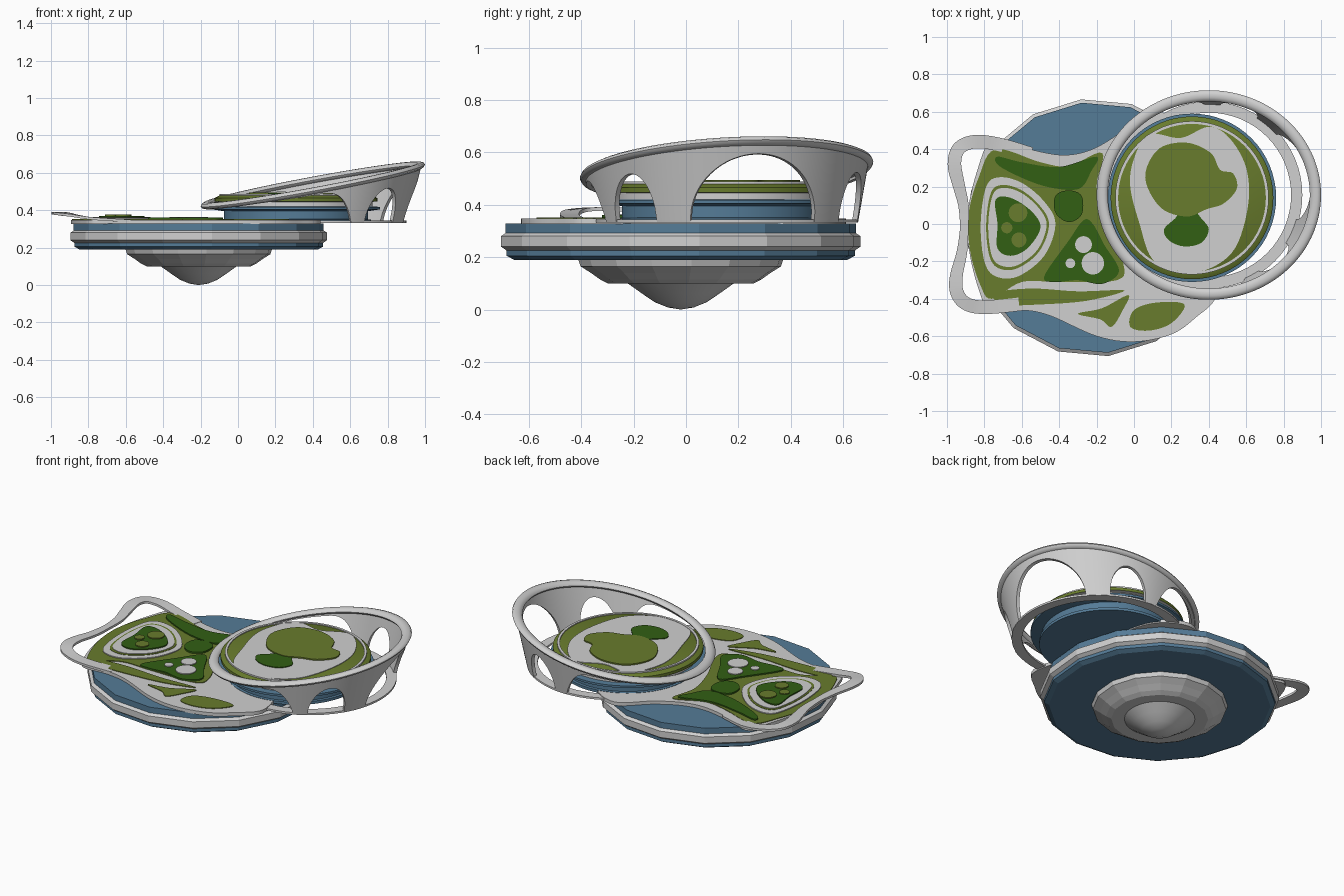
import bpy, bmesh, math
from mathutils import Vector

if "Cube" in bpy.data.objects:
    bpy.data.objects.remove(bpy.data.objects["Cube"])


def material(name, rgb):
    m = bpy.data.materials.new(name)
    m.diffuse_color = (*rgb, 1)
    m.use_nodes = True
    m.node_tree.nodes["Principled BSDF"].inputs["Base Color"].default_value = m.diffuse_color
    return m


GREY = material("pale_grey", (0.63, 0.63, 0.63))
BLUE = material("steel_blue", (0.09, 0.2, 0.31))
OLIVE = material("olive_green", (0.14, 0.2, 0.026))
DARK = material("dark_green", (0.032, 0.115, 0.007))


def finish(name, bm, mats, smooth=None):
    bmesh.ops.recalc_face_normals(bm, faces=bm.faces)
    me = bpy.data.meshes.new(name)
    bm.to_mesh(me)
    bm.free()
    ob = bpy.data.objects.new(name, me)
    bpy.context.collection.objects.link(ob)
    for m in mats:
        me.materials.append(m)
    if smooth:
        bpy.ops.object.select_all(action='DESELECT')
        ob.select_set(True)
        bpy.context.view_layer.objects.active = ob
        bpy.ops.object.shade_smooth_by_angle(angle=math.radians(smooth))
    return ob


def lathe(name, profile, center, sides, mats, idx=None, start=0, smooth=None):
    """Revolve (radius, z) points; idx gives the material of each segment."""
    bm = bmesh.new()
    rows = []
    for r, z in profile:
        n = 1 if r == 0 else sides
        rows.append([bm.verts.new((center[0] + r * math.cos(start + k * math.tau / sides),
                                   center[1] + r * math.sin(start + k * math.tau / sides), z))
                     for k in range(n)])
    for i, (a, b) in enumerate(zip(rows, rows[1:])):
        for k in range(sides):
            q = [a[k % len(a)], a[(k + 1) % len(a)], b[(k + 1) % len(b)], b[k % len(b)]]
            f = bm.faces.new(list(dict.fromkeys(q)))
            f.material_index = idx[i] if idx else 0
    return finish(name, bm, mats, smooth)


def spline(pts, closed=True, n=6):
    """Catmull-Rom curve through the points."""
    pts = [Vector(p) for p in pts]
    c, out = len(pts), []
    at = (lambda i: pts[i % c]) if closed else (lambda i: pts[max(0, min(c - 1, i))])
    for i in range(c if closed else c - 1):
        a, b, d, e = at(i - 1), at(i), at(i + 1), at(i + 2)
        for k in range(n):
            t = k / n
            out.append(0.5 * (2 * b + (d - a) * t + (2 * a - 5 * b + 4 * d - e) * t * t
                              + (3 * b - a - 3 * d + e) * t ** 3))
    return out if closed else out + [pts[-1]]


def plate(name, pts, z0, z1, mat):
    """Slab with a smooth free-form outline."""
    bm = bmesh.new()
    face = bm.faces.new([bm.verts.new((p.x, p.y, z0)) for p in spline(pts)])
    top = bmesh.ops.extrude_face_region(bm, geom=[face])["geom"]
    bmesh.ops.translate(bm, vec=(0, 0, z1 - z0),
                        verts=[g for g in top if isinstance(g, bmesh.types.BMVert)])
    return finish(name, bm, [mat], 40)


def oval(cx, cy, rx, ry=None):
    ry = ry or rx
    return [(cx + rx * math.cos(k * math.tau / 10), cy + ry * math.sin(k * math.tau / 10))
            for k in range(10)]


def tube(name, rings, mat, closed=True, smooth=50):
    """Skin a row of equal cross-sections."""
    bm = bmesh.new()
    vs = [[bm.verts.new(p) for p in ring] for ring in rings]
    n = len(vs[0])
    for i in range(len(vs) if closed else len(vs) - 1):
        a, b = vs[i], vs[(i + 1) % len(vs)]
        for k in range(n):
            bm.faces.new((a[k], a[(k + 1) % n], b[(k + 1) % n], b[k]))
    if not closed:
        bm.faces.new(vs[0])
        bm.faces.new(vs[-1])
    return finish(name, bm, [mat], smooth)


# Faceted saucer hull and stepped belly
C = (-0.21, -0.02)
START = math.radians(6)
lathe("hull", [(0, 0.19), (0.64, 0.19), (0.668, 0.205), (0.668, 0.225), (0.69, 0.24),
               (0.69, 0.28), (0.672, 0.292), (0.672, 0.328), (0, 0.328)],
      C, 16, [BLUE, GREY], [0, 0, 0, 1, 1, 1, 0, 0], START)
lathe("belly_step", [(0, 0.1), (0.28, 0.1), (0.31, 0.115), (0.345, 0.14), (0.385, 0.165),
                     (0.395, 0.195)], C, 16, [GREY], None, START)
lathe("belly_dome", [(0, 0), (0.05, 0.008), (0.1, 0.028), (0.15, 0.062), (0.205, 0.101)],
      C, 32, [GREY], None, START, 40)

# Free-form garden deck with planted areas
plate("deck", [(-0.76, 0.45), (-0.6, 0.41), (-0.4, 0.37), (-0.25, 0.39), (-0.1, 0.47), (0.08, 0.61),
               (0.28, 0.5), (0.36, 0.2), (0.4, -0.15), (0.44, -0.38), (0.33, -0.5), (0.2, -0.59),
               (0, -0.63), (-0.2, -0.6), (-0.45, -0.49), (-0.6, -0.46), (-0.77, -0.46), (-0.83, -0.35),
               (-0.88, -0.15), (-0.89, 0.05), (-0.84, 0.28)], 0.326, 0.348, GREY)
plate("main_lawn", [(-0.74, 0.4), (-0.5, 0.33), (-0.35, 0.31), (-0.17, 0.38), (-0.2, 0.2), (-0.15, 0),
                    (-0.06, -0.2), (-0.09, -0.3), (-0.4, -0.31), (-0.6, -0.31), (-0.76, -0.4),
                    (-0.82, -0.33), (-0.875, -0.15), (-0.885, 0.05), (-0.83, 0.25)], 0.345, 0.352, OLIVE)
plate("lower_lawn", [(-0.75, -0.37), (-0.55, -0.345), (-0.3, -0.36), (-0.05, -0.355), (-0.25, -0.41),
                     (-0.5, -0.43), (-0.7, -0.43)], 0.345, 0.352, OLIVE)
plate("wedge_lawn", [(-0.3, -0.48), (-0.17, -0.45), (-0.03, -0.38), (-0.06, -0.46), (-0.12, -0.55),
                     (-0.18, -0.51)], 0.345, 0.352, OLIVE)
plate("oval_lawn", [(-0.02, -0.55), (0.0, -0.46), (0.12, -0.42), (0.27, -0.43), (0.2, -0.53),
                    (0.08, -0.57)], 0.345, 0.352, OLIVE)
plate("upper_grove", [(-0.73, 0.36), (-0.6, 0.33), (-0.4, 0.305), (-0.2, 0.36), (-0.23, 0.28),
                      (-0.29, 0.19), (-0.42, 0.19), (-0.56, 0.23), (-0.72, 0.31)], 0.35, 0.36, DARK)
plate("round_grove", [(-0.42, 0.15), (-0.35, 0.18), (-0.28, 0.15), (-0.28, 0.05), (-0.35, 0.01),
                      (-0.42, 0.06)], 0.35, 0.362, DARK)
plate("lower_grove", [(-0.27, 0.02), (-0.35, -0.09), (-0.48, -0.28), (-0.42, -0.31), (-0.3, -0.3),
                      (-0.17, -0.32), (-0.08, -0.25), (-0.16, -0.11), (-0.22, 0)], 0.35, 0.36, DARK)
for i, (x, y, r) in enumerate([(-0.27, -0.11, 0.045), (-0.22, -0.21, 0.06), (-0.34, -0.21, 0.026)]):
    plate(f"pavilion_{i}", oval(x, y, r), 0.35, 0.365, GREY)

# Terraced island on the left
ISLAND = [(-0.79, 0.2), (-0.72, 0.25), (-0.6, 0.22), (-0.48, 0.12), (-0.42, 0), (-0.48, -0.17),
          (-0.62, -0.28), (-0.74, -0.28), (-0.8, -0.2), (-0.82, 0)]


def scaled(s, c=(-0.635, -0.01)):
    return [(c[0] + s * (x - c[0]), c[1] + s * (y - c[1])) for x, y in ISLAND]


plate("island", ISLAND, 0.35, 0.358, GREY)
plate("island_hedge", scaled(0.84), 0.35, 0.36, OLIVE)
plate("island_terrace", scaled(0.78), 0.35, 0.363, GREY)
plate("island_grove", [(-0.74, 0.13), (-0.66, 0.14), (-0.55, 0.07), (-0.5, -0.02), (-0.57, -0.13),
                       (-0.66, -0.17), (-0.73, -0.13), (-0.73, 0)], 0.35, 0.37, DARK)
for i, (x, y, r) in enumerate([(-0.62, 0.06, 0.05), (-0.68, -0.02, 0.03), (-0.615, -0.085, 0.04)]):
    plate(f"island_bush_{i}", oval(x, y, r), 0.36, 0.376, OLIVE)

# Rising walkway loop overhanging the left end
path = spline([(x, y, 0.343 + 0.045 * max(0, (-x - 0.7) / 0.28)) for x, y in
               [(-0.55, 0.375), (-0.72, 0.425), (-0.85, 0.44), (-0.935, 0.405), (-0.96, 0.32),
                (-0.935, 0.2), (-0.912, 0.1), (-0.908, -0.02), (-0.92, -0.15), (-0.95, -0.28),
                (-0.945, -0.37), (-0.89, -0.43), (-0.78, -0.445), (-0.58, -0.425)]], False)
rings = []
for i, p in enumerate(path):
    t = path[min(i + 1, len(path) - 1)] - path[max(i - 1, 0)]
    w = 0.022 + 0.014 * min(1, abs(p.y + 0.02) / 0.3)
    s = Vector((-t.y, t.x, 0)).normalized() * w
    u = Vector((0, 0, 0.007))
    rings.append([p + s + u, p - s + u, p - s - u, p + s - u])
tube("walkway_loop", rings, GREY, False, 30)

# Upper garden drum
D = (0.31, 0.14)
lathe("upper_drum", [(0, 0.333), (0.4, 0.333), (0.4, 0.35), (0.385, 0.352), (0.385, 0.395), (0.45, 0.405),
                     (0.45, 0.418), (0.41, 0.42), (0.41, 0.445), (0.435, 0.447), (0.435, 0.465),
                     (0.405, 0.482), (0, 0.482)],
      D, 64, [BLUE, OLIVE, GREY], [0, 0, 0, 0, 0, 0, 0, 2, 2, 1, 1, 1], 0, 35)
lathe("drum_rim_stripe", [(0.395, 0.48), (0.395, 0.488), (0.41, 0.488), (0.41, 0.476)], D, 64, [GREY])
plate("drum_plaza", [(0.0, 0.35), (0.08, 0.48), (0.25, 0.46), (0.4, 0.52), (0.51, 0.46), (0.6, 0.3),
                     (0.61, 0.1), (0.54, -0.13), (0.4, -0.24), (0.25, -0.25), (0.1, -0.19),
                     (0.03, 0), (-0.02, 0.2)], 0.48, 0.486, GREY)
plate("drum_lawn", [(0.06, 0.25), (0.13, 0.4), (0.28, 0.435), (0.41, 0.38), (0.46, 0.29), (0.53, 0.27),
                    (0.55, 0.19), (0.48, 0.11), (0.39, 0.08), (0.28, 0.04), (0.14, 0.09)],
      0.48, 0.494, OLIVE)
plate("drum_grove", [(0.16, -0.03), (0.22, 0.03), (0.25, 0.07), (0.32, 0.07), (0.36, 0.03), (0.4, -0.03),
                     (0.36, -0.1), (0.27, -0.12), (0.19, -0.09)], 0.48, 0.491, DARK)

# Tilted canopy ring
R = (0.4, 0.155)


def rim(a, dr=0, dz=0):
    x, y = (0.57 + dr) * math.cos(a), (0.53 + dr) * math.sin(a)
    return Vector((R[0] + x, R[1] + y, 0.533 + 0.185 * x + 0.055 * y + dz))


tube("canopy_ring", [[rim(math.radians(3 * k), 0.03 * math.cos(j * math.tau / 10),
                          0.018 * math.sin(j * math.tau / 10)) for j in range(10)]
                     for k in range(120)], GREY)


# Arched skirt below the ring: share of the height filled at each angle
def drop(d):
    d = abs(d)
    if d < 29:
        return 1 - 0.84 * math.sqrt(1 - (d / 29) ** 2)
    if 45 < d < 70:
        return 1 - 0.72 * math.sqrt(1 - ((d - 57.5) / 12.5) ** 2)
    if d > 79:
        return 0.14 + 0.86 * max(0, (100 - d) / 21) ** 3
    return 1


rings = []
for k in range(720):
    d = k / 2 - 180
    a = math.radians(d + 13)
    f = drop(d)
    ring = []
    for dr, g in ((0.012, 0), (0.012, f), (-0.008, f), (-0.008, 0)):
        foot = Vector((R[0] + (0.49 + dr) * math.cos(a), R[1] + (0.49 + dr) * math.sin(a), 0.333))
        ring.append(rim(a, dr).lerp(foot, g))
    rings.append(ring)
tube("canopy_skirt", rings, GREY, True, 40)

# Flat footing ring joining the canopy legs
lathe("canopy_footing", [(0.44, 0.332), (0.5, 0.332), (0.5, 0.344), (0.44, 0.344), (0.44, 0.332)],
      R, 64, [GREY], None, 0, 30)
